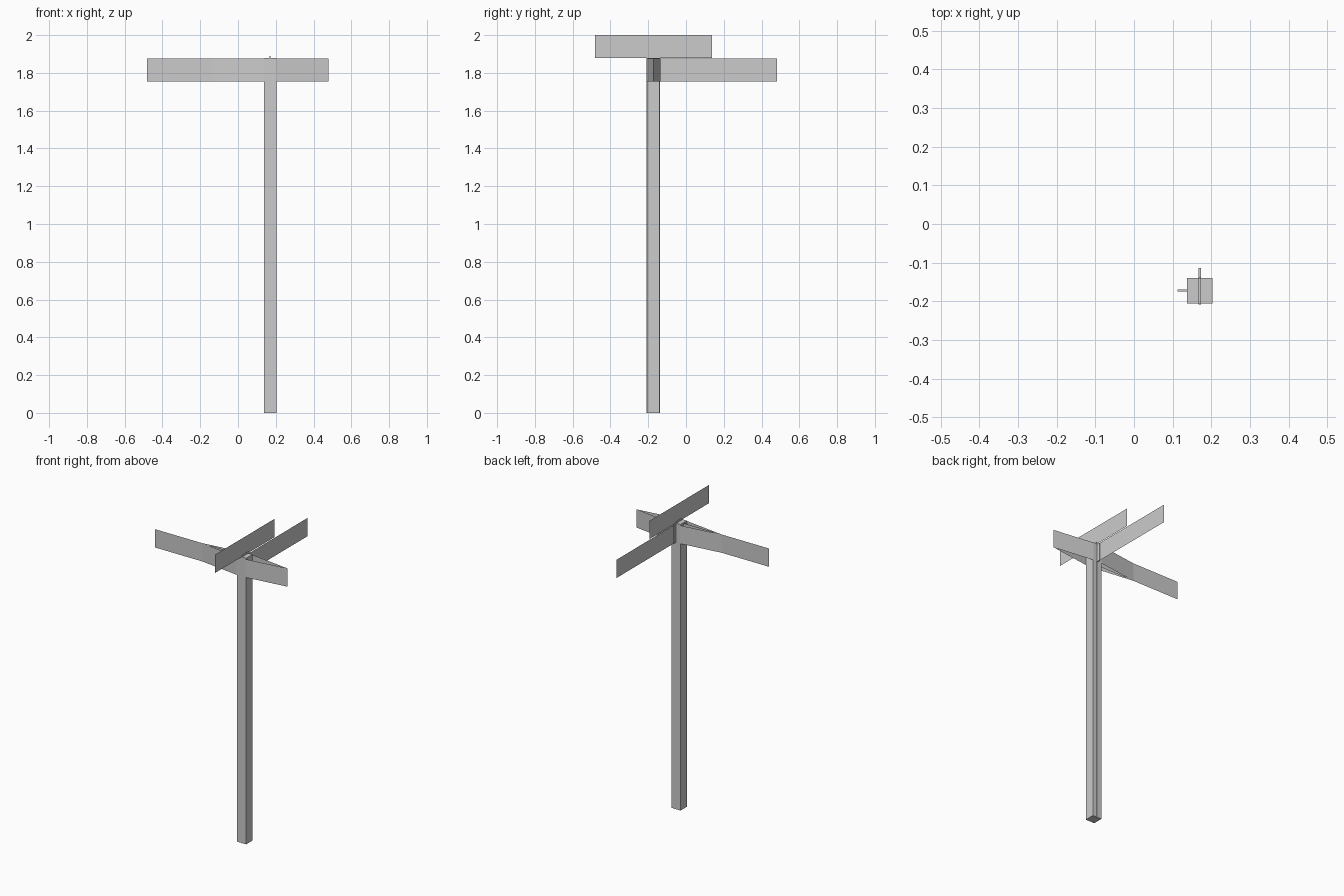
import bpy

cube = bpy.data.objects.get("Cube")
if cube:
    bpy.data.objects.remove(cube, do_unlink=True)

GREY = 0.6
grey = bpy.data.materials.new("plain grey")
grey.use_nodes = True
grey.diffuse_color = (GREY, GREY, GREY, 1)
grey.node_tree.nodes["Principled BSDF"].inputs["Base Color"].default_value = (GREY, GREY, GREY, 1)

CX, CY = 0.17, -0.172          # post axis
HALF = 0.033                   # half the post width
LENGTH = 0.62                  # sign board length
LOW, HIGH = 1.755, 1.875       # sign board heights
POST_TOP = 1.88


def mesh_object(name, verts, faces):
    mesh = bpy.data.meshes.new(name)
    mesh.from_pydata(verts, [], faces)
    mesh.materials.append(grey)
    obj = bpy.data.objects.new(name, mesh)
    bpy.context.collection.objects.link(obj)
    return obj


def box(name, low, high):
    bpy.ops.mesh.primitive_cube_add(size=1)
    obj = bpy.context.object
    obj.name = name
    obj.location = [(a + b) / 2 for a, b in zip(low, high)]
    obj.scale = [b - a for a, b in zip(low, high)]
    obj.data.materials.append(grey)
    return obj


def board(name, path, z0, z1):
    """Thin sheet standing on a plan-view path."""
    n = len(path)
    verts = [(x, y, z) for z in (z0, z1) for x, y in path]
    return mesh_object(name, verts, [(i, i + 1, n + i + 1, n + i) for i in range(n - 1)])


# Square post with a narrow seam strip standing just proud of its front
box("post", (CX - HALF, CY - HALF, 0), (CX + HALF, CY + HALF, POST_TOP))
box("post_strip", (CX - 0.003, CY - HALF - 0.003, 0), (CX + 0.003, CY + HALF + 0.001, POST_TOP + 0.005))

# Two bowed boards clasp the post and meet at their ends
for name, side in (("front_sign", -1), ("front_sign_backing", 1)):
    y = CY + side * (HALF + 0.004)
    board(name, [(CX - LENGTH / 2, CY), (CX - HALF, y), (CX + HALF, y), (CX + LENGTH / 2, CY)], LOW, HIGH)

# Flat boards: one on top of the post, two fixed by an end
board("top_sign", [(CX, CY - LENGTH / 2), (CX, CY + LENGTH / 2)], POST_TOP, 2.0)
board("back_sign", [(CX, CY + HALF), (CX, CY + HALF + LENGTH)], LOW, HIGH)
board("side_sign", [(CX - HALF - LENGTH, CY), (CX - HALF, CY)], LOW, HIGH)

# Small clips holding the end-fixed boards
box("back_clip", (CX - 0.003, CY + HALF, LOW), (CX + 0.003, CY + HALF + 0.025, HIGH))
box("side_clip", (CX - HALF - 0.025, CY - 0.003, LOW), (CX - HALF, CY + 0.003, HIGH))
box("top_clip", (CX - 0.003, CY - HALF, POST_TOP), (CX + 0.003, CY + HALF, POST_TOP + 0.01))
